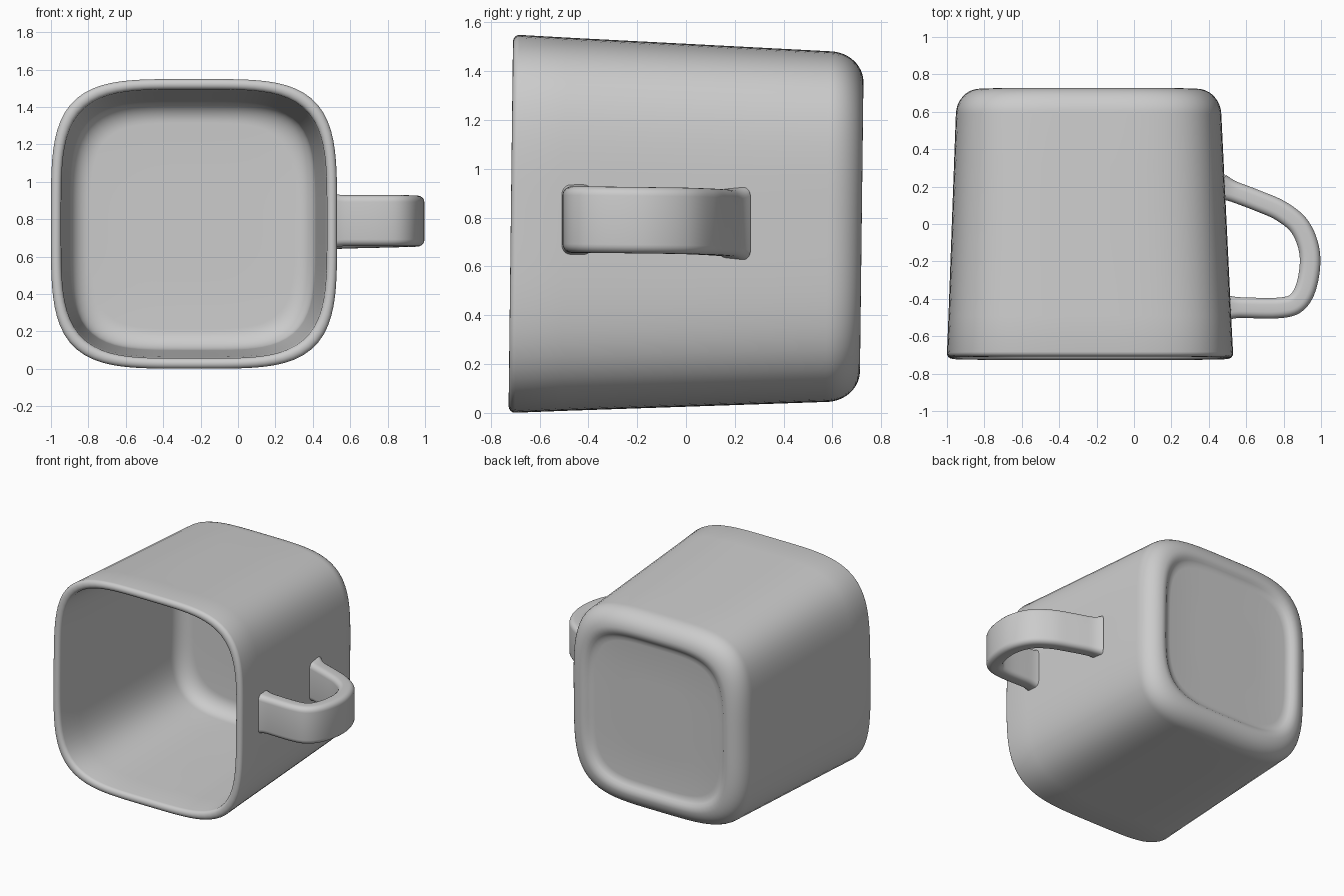
import bpy, bmesh
from math import sin, cos, pi, radians
from mathutils import Vector

if "Cube" in bpy.data.objects:
    bpy.data.objects.remove(bpy.data.objects["Cube"])


def finish(name, rings, cap_ends=True):
    """Skin a list of closed rings and cap both ends."""
    bm = bmesh.new()
    vr = [[bm.verts.new(p) for p in r] for r in rings]
    for a, b in zip(vr, vr[1:]):
        n = len(a)
        for i in range(n):
            j = (i + 1) % n
            bm.faces.new((a[i], a[j], b[j], b[i]))
    bm.faces.new(vr[0])
    bm.faces.new(vr[-1])
    bmesh.ops.recalc_face_normals(bm, faces=bm.faces)
    me = bpy.data.meshes.new(name)
    bm.to_mesh(me)
    bm.free()
    ob = bpy.data.objects.new(name, me)
    bpy.context.collection.objects.link(ob)
    bpy.ops.object.select_all(action='DESELECT')
    ob.select_set(True)
    bpy.context.view_layer.objects.active = ob
    bpy.ops.object.shade_smooth_by_angle(angle=radians(50))
    return ob


def arc(cy, ch, ry, rh, a0, a1, n):
    """Profile arc; angle 0 points outward, 90 points to the back."""
    return [(cy + ry * sin(radians(a0 + (a1 - a0) * i / n)),
             ch + rh * cos(radians(a0 + (a1 - a0) * i / n))) for i in range(n + 1)]


def body_ring(y, h, n=112, power=4.1):
    """Soft square cross-section of half size h at depth y."""
    pts = []
    cx = -0.235 - 0.006 * (y + 0.72)
    cz = 0.775 - 0.009 * (y + 0.72)
    for i in range(n):
        t = 2 * pi * (i + 0.5) / n
        c, s = cos(t), sin(t)
        r = (abs(c) ** power + abs(s) ** power) ** (-1 / power)
        dz = h * 1.012 * r * s
        pts.append((cx + h * r * c, y + 0.012 * dz, cz + dz))
    return pts


# Cup: recessed base, rounded foot, tapered wall, rim, inside wall, floor
profile = [(0.685, 0.25), (0.685, 0.50), (0.688, 0.525), (0.700, 0.545), (0.713, 0.56)]
profile += arc(0.58, 0.585, 0.14, 0.125, 90, 0, 12)
profile += [(0.3, 0.722), (-0.1, 0.739), (-0.5, 0.756)]
profile += arc(-0.692, 0.7375, 0.026, 0.0275, 0, -180, 8)
profile += [(-0.5, 0.701), (-0.1, 0.684), (0.3, 0.666)]
profile += arc(0.50, 0.545, 0.11, 0.112, 0, 90, 10)
profile += [(0.61, 0.25)]
finish("mug_body", [body_ring(y, h) for y, h in profile])

# Handle: rounded strap swept along a smooth path
path = [Vector(p) for p in [
    (0.465, 0.20, 0.776), (0.52, 0.178, 0.777), (0.66, 0.125, 0.781), (0.79, 0.067, 0.784),
    (0.89, -0.02, 0.787), (0.94, -0.16, 0.789), (0.925, -0.32, 0.791),
    (0.87, -0.42, 0.792), (0.77, -0.449, 0.792), (0.57, -0.447, 0.792), (0.49, -0.447, 0.792)]]


def spline(pts, k=6):
    ext = [2 * pts[0] - pts[1]] + pts + [2 * pts[-1] - pts[-2]]
    out = []
    for a, b, c, d in zip(ext, ext[1:], ext[2:], ext[3:]):
        for i in range(k):
            t = i / k
            out.append(0.5 * (2 * b + (c - a) * t + (2 * a - 5 * b + 4 * c - d) * t * t
                              + (3 * b - a - 3 * c + d) * t ** 3))
    return out + [pts[-1]]


def strap_section(half_t, half_w, r=0.036, n=5):
    pts = []
    for k, (sx, sz) in enumerate([(1, 1), (-1, 1), (-1, -1), (1, -1)]):
        for i in range(n + 1):
            a = (k + i / n) * pi / 2
            pts.append((sx * (half_t - r) + r * cos(a), sz * (half_w - r) + r * sin(a)))
    return pts


curve = spline(path)
rings = []
for i, p in enumerate(curve):
    tan = (curve[min(i + 1, len(curve) - 1)] - curve[max(i - 1, 0)]).normalized()
    side = Vector((tan.y, -tan.x, 0)).normalized()
    # slight flare where the strap meets the wall
    e = min((p - curve[0]).length, (p - curve[-1]).length)
    flare = 0.014 * max(0, 1 - e / 0.09) ** 2
    rings.append([p + side * u + Vector((0, 0, w))
                  for u, w in strap_section(0.055 + flare, 0.136 + flare)])
finish("handle", rings)
